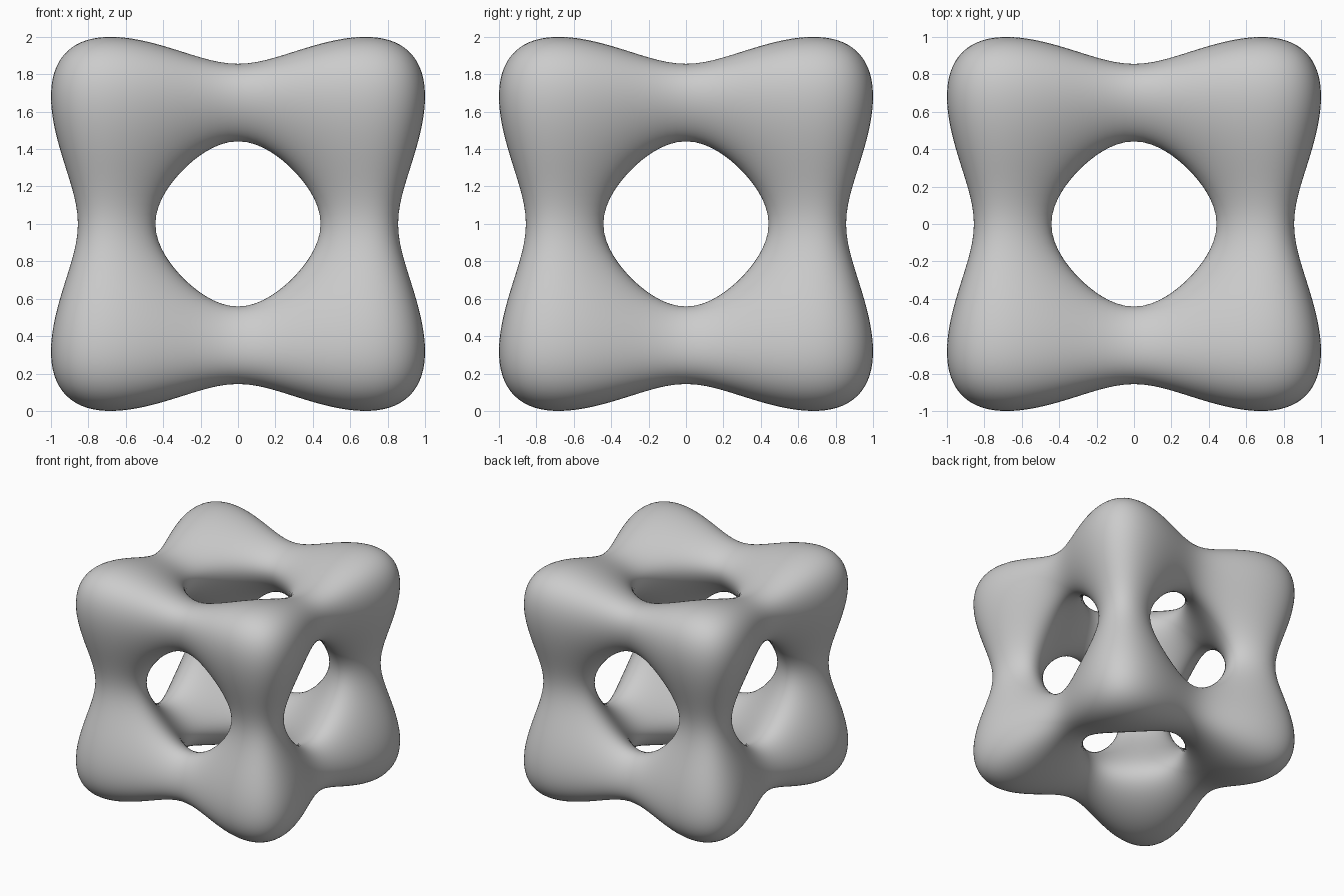
import bpy
import bmesh
from itertools import product
from mathutils import Vector

LEVEL = 10.4                                   # thickness of the quartic surface
SCALE = ((5 + (75 - 4 * LEVEL) ** 0.5) / 2) ** 0.5  # makes the half width 1
GRID = (-1.0, -0.38, 0.38, 1.0)

if "Cube" in bpy.data.objects:
    bpy.data.objects.remove(bpy.data.objects["Cube"], do_unlink=True)


def is_filled(cell):
    """Cells of a 3 x 3 x 3 block that belong to the twelve-bar cube frame."""
    return all(0 <= c <= 2 for c in cell) and list(cell).count(1) <= 1


def frame_mesh():
    bm = bmesh.new()
    for cell in filter(is_filled, product(range(3), repeat=3)):
        for axis, side in product(range(3), (0, 1)):
            neighbour = list(cell)
            neighbour[axis] += 2 * side - 1
            if is_filled(neighbour):
                continue
            corners = []
            for u, v in ((0, 0), (1, 0), (1, 1), (0, 1)):
                index = list(cell)
                index[axis] += side
                index[(axis + 1) % 3] += u
                index[(axis + 2) % 3] += v
                corners.append(bm.verts.new([GRID[i] for i in index]))
            bm.faces.new(corners)
    bmesh.ops.remove_doubles(bm, verts=bm.verts, dist=0.001)
    bmesh.ops.recalc_face_normals(bm, faces=bm.faces)
    mesh = bpy.data.meshes.new("tangled_cube")
    bm.to_mesh(mesh)
    bm.free()
    return mesh


def project(co, steps):
    """Slide a point along the gradient onto the quartic surface."""
    p = co * SCALE
    for _ in range(steps):
        value = sum(c ** 4 - 5 * c * c for c in p) + LEVEL
        if abs(value) < 1e-5:
            break
        grad = Vector([4 * c ** 3 - 10 * c for c in p])
        step = grad * (value / max(grad.length_squared, 1e-4))
        if step.length > 0.15:
            step.length = 0.15
        p -= step
    return p / SCALE


# Cube frame, rounded by subdivision
body = bpy.data.objects.new("tangled_cube", frame_mesh())
bpy.context.collection.objects.link(body)
bpy.context.view_layer.objects.active = body
body.select_set(True)
subdivision = body.modifiers.new("rounding", "SUBSURF")
subdivision.levels = 4
bpy.ops.object.modifier_apply(modifier=subdivision.name)

# Fit to the smooth surface, evening out the faces between passes
bm = bmesh.new()
bm.from_mesh(body.data)
for fit_pass in range(4):
    if fit_pass:
        bmesh.ops.smooth_vert(bm, verts=bm.verts, factor=0.5,
                              use_axis_x=True, use_axis_y=True, use_axis_z=True)
    for vert in bm.verts:
        vert.co = project(vert.co, 25)
for vert in bm.verts:
    vert.co.z += 1
for face in bm.faces:
    face.smooth = True
bmesh.ops.recalc_face_normals(bm, faces=bm.faces)
bm.to_mesh(body.data)
bm.free()

# Plain grey
grey = bpy.data.materials.new("plain_grey")
grey.use_nodes = True
colour = (0.6, 0.6, 0.6, 1)
grey.diffuse_color = colour
grey.node_tree.nodes["Principled BSDF"].inputs["Base Color"].default_value = colour
body.data.materials.append(grey)
